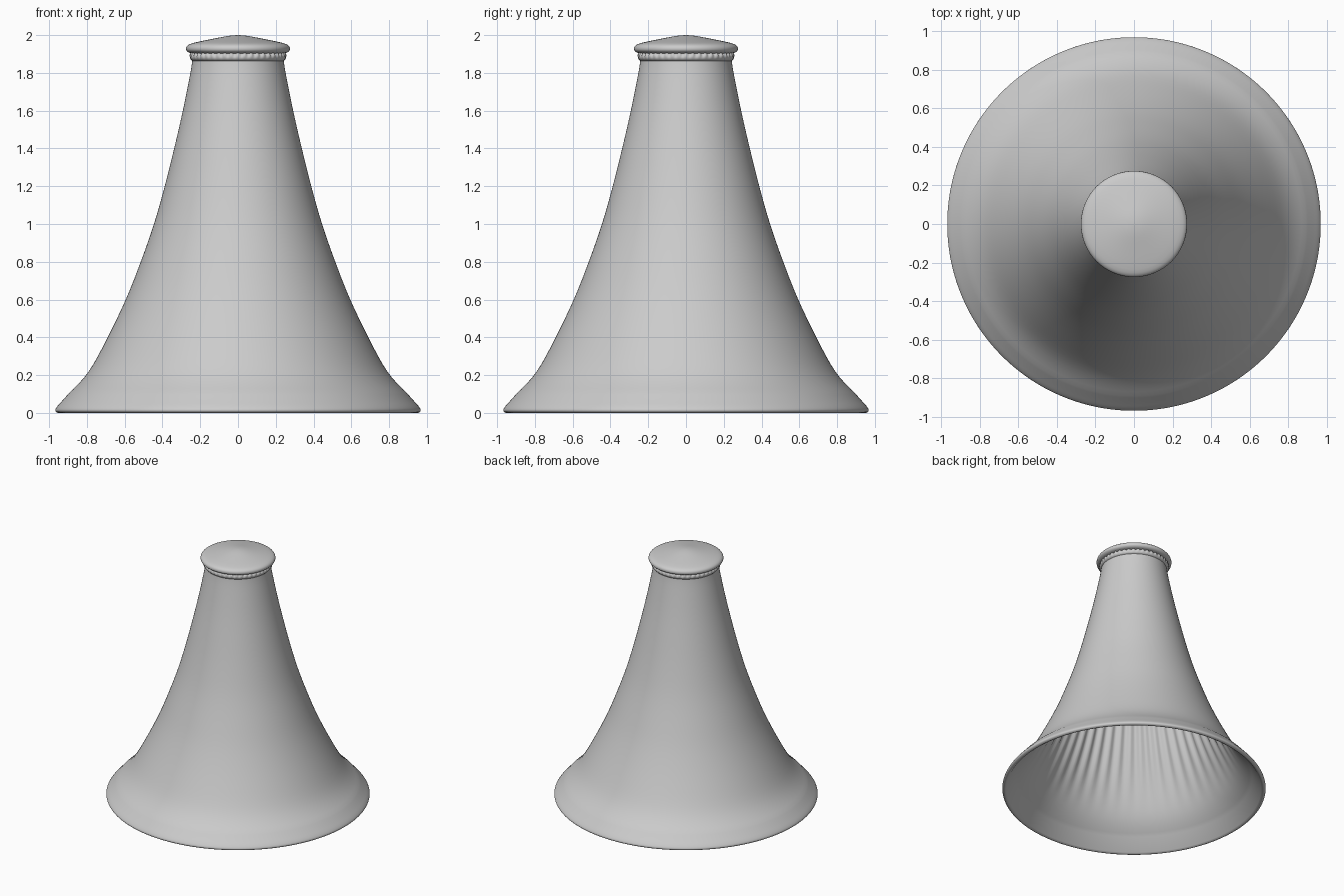
import bpy, math

if "Cube" in bpy.data.objects:
    bpy.data.objects.remove(bpy.data.objects["Cube"])

SEG = 264      # segments around the axis
PLEATS = 44    # gathers in the neck


def smooth_path(pts, steps=4):
    """Catmull-Rom curve through (radius, height) points."""
    out = []
    for i in range(len(pts) - 1):
        p = [pts[max(i - 1, 0)], pts[i], pts[i + 1], pts[min(i + 2, len(pts) - 1)]]
        for s in range(steps):
            t = s / steps
            out.append(tuple(
                0.5 * (2 * b + (c - a) * t + (2 * a - 5 * b + 4 * c - d) * t * t
                       + (3 * b - a - 3 * c + d) * t ** 3)
                for a, b, c, d in zip(*p)))
    return out + [pts[-1]]


def lathe(name, rows, closed=False):
    """Spin rows of (radius, height, pleat depth) around z."""
    verts, rings, faces = [], [], []
    for r, z, amp in rows:
        start = len(verts)
        if r < 1e-5:
            verts.append((0, 0, z))
            rings.append([start] * SEG)
            continue
        for i in range(SEG):
            a = 2 * math.pi * i / SEG
            rr = r + amp * math.cos(PLEATS * a)
            verts.append((rr * math.cos(a), rr * math.sin(a), z))
        rings.append(list(range(start, start + SEG)))
    pairs = list(zip(rings, rings[1:]))
    if closed:
        pairs.append((rings[-1], rings[0]))
    for lo, hi in pairs:
        for i in range(SEG):
            j = (i + 1) % SEG
            faces.append(list(dict.fromkeys((lo[i], lo[j], hi[j], hi[i]))))
    mesh = bpy.data.meshes.new(name)
    mesh.from_pydata(verts, [], faces)
    obj = bpy.data.objects.new(name, mesh)
    bpy.context.collection.objects.link(obj)
    bpy.context.view_layer.objects.active = obj
    obj.select_set(True)
    bpy.ops.object.mode_set(mode='EDIT')
    bpy.ops.mesh.select_all(action='SELECT')
    bpy.ops.mesh.normals_make_consistent(inside=False)
    bpy.ops.object.mode_set(mode='OBJECT')
    bpy.ops.object.shade_smooth_by_angle(angle=math.radians(50))
    obj.select_set(False)
    return obj


# Flared skirt: smooth outside, rounded hem, gathered pleats inside
outer = smooth_path([(0.945, 0.08), (0.89, 0.11), (0.79, 0.22), (0.69, 0.40), (0.59, 0.61),
                     (0.515, 0.80), (0.445, 1.0), (0.388, 1.2), (0.338, 1.4),
                     (0.292, 1.6), (0.252, 1.8), (0.24, 1.88)])
outer = [p for p in outer if p[1] >= 0.11]
hem = smooth_path([(0.935, 0.008), (0.95, 0.0), (0.964, 0.006), (0.967, 0.018),
                   (0.955, 0.037), (0.93, 0.065), outer[0]], 3)[:-1]
inner = []
for r, z in reversed(outer):
    t = min(max((z - 0.2) / 0.45, 0), 1)
    inner.append((r - 0.022, z - 0.01, 0.009 * t * t * (3 - 2 * t)))
lathe("skirt", inner + [(r, z, 0) for r, z in hem + outer], closed=True)

# Gathered collar band with a scalloped upper edge
lathe("collar", [(0.225, 1.862, 0), (0.242, 1.864, 0), (0.252, 1.874, 0),
                 (0.254, 1.884, 0.001), (0.252, 1.894, 0.005), (0.246, 1.902, 0.007),
                 (0.238, 1.908, 0.007), (0.225, 1.912, 0)], closed=True)

# Shallow domed cap
cap = smooth_path([(0.0, 1.9), (0.2, 1.9), (0.25, 1.905), (0.268, 1.913), (0.275, 1.926),
                   (0.268, 1.944), (0.235, 1.959), (0.13, 1.981), (0.05, 1.996), (0.0, 2.0)], 3)
lathe("cap", [(max(r, 0), z, 0) for r, z in cap])
